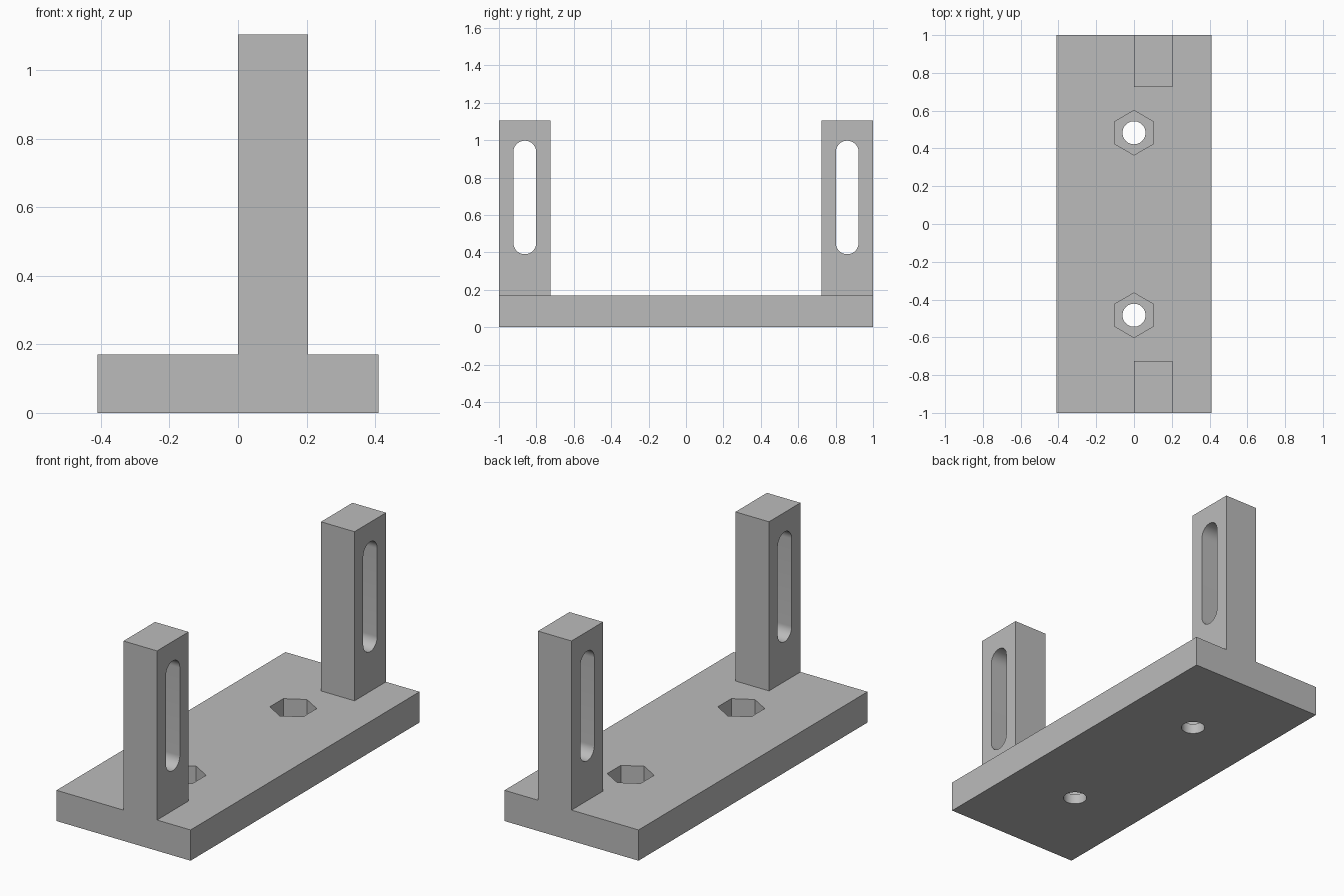
import bpy, bmesh, math
from mathutils import Vector

if "Cube" in bpy.data.objects:
    bpy.data.objects.remove(bpy.data.objects["Cube"], do_unlink=True)

PLATE_TOP = 0.17
HOLE_Y = 0.483
SLOT_Y = 0.862
HOLE_R = 0.061

grey = bpy.data.materials.new("plain grey")
grey.use_nodes = True
grey.diffuse_color = (0.5, 0.5, 0.5, 1)
grey.node_tree.nodes["Principled BSDF"].inputs["Base Color"].default_value = (0.5, 0.5, 0.5, 1)


def prism(name, outline, sweep):
    """Extrude a flat outline along a vector."""
    bm = bmesh.new()
    face = bm.faces.new([bm.verts.new(p) for p in outline])
    moved = bmesh.ops.extrude_face_region(bm, geom=[face], use_keep_orig=True)["geom"]
    bmesh.ops.translate(bm, vec=Vector(sweep),
                        verts=[g for g in moved if isinstance(g, bmesh.types.BMVert)])
    bmesh.ops.recalc_face_normals(bm, faces=bm.faces)
    mesh = bpy.data.meshes.new(name)
    bm.to_mesh(mesh)
    bm.free()
    mesh.materials.append(grey)
    obj = bpy.data.objects.new(name, mesh)
    bpy.context.collection.objects.link(obj)
    return obj


def box(name, x0, x1, y0, y1, z0, z1):
    return prism(name, [(x0, y0, z0), (x1, y0, z0), (x1, y1, z0), (x0, y1, z0)],
                 (0, 0, z1 - z0))


def ring(radius, count, y, z):
    """Horizontal polygon with a corner pointing along y."""
    turns = [math.tau * i / count for i in range(count)]
    return [(radius * math.sin(t), y + radius * math.cos(t), z) for t in turns]


def slot_outline(y, low, high, radius, steps=24):
    """Upright rounded slot outline in the y-z plane."""
    points = []
    for centre, start in ((high - radius, 0), (low + radius, math.pi)):
        for i in range(steps + 1):
            t = start + math.pi * i / steps
            points.append((-0.1, y + radius * math.cos(t), centre + radius * math.sin(t)))
    return points


def combine(target, tool, operation):
    mod = target.modifiers.new(operation.lower(), 'BOOLEAN')
    mod.operation, mod.solver, mod.object = operation, 'EXACT', tool
    bpy.context.view_layer.objects.active = target
    bpy.ops.object.modifier_apply(modifier=mod.name)
    bpy.data.objects.remove(tool, do_unlink=True)


# Base plate
bracket = box("bracket", -0.41, 0.41, -1, 1, 0, PLATE_TOP)

for side in (-1, 1):
    # Upright post with a long slot, flush with the plate end
    inner, outer = sorted((side * 0.725, side))
    combine(bracket, box("post", 0, 0.205, inner, outer, 0.05, 1.105), 'UNION')
    combine(bracket, prism("slot", slot_outline(side * SLOT_Y, 0.39, 0.997, HOLE_R),
                           (0.5, 0, 0)), 'DIFFERENCE')
    # Bolt hole below a hexagonal nut recess
    combine(bracket, prism("bolt_hole", ring(HOLE_R, 48, side * HOLE_Y, -0.1),
                           (0, 0, 0.4)), 'DIFFERENCE')
    combine(bracket, prism("nut_recess", ring(0.118, 6, side * HOLE_Y, PLATE_TOP - 0.113),
                           (0, 0, 0.3)), 'DIFFERENCE')

# Smooth the round walls, keep the corners sharp
bpy.ops.object.select_all(action='DESELECT')
bracket.select_set(True)
bpy.context.view_layer.objects.active = bracket
bpy.ops.object.shade_smooth_by_angle(angle=math.radians(30))
